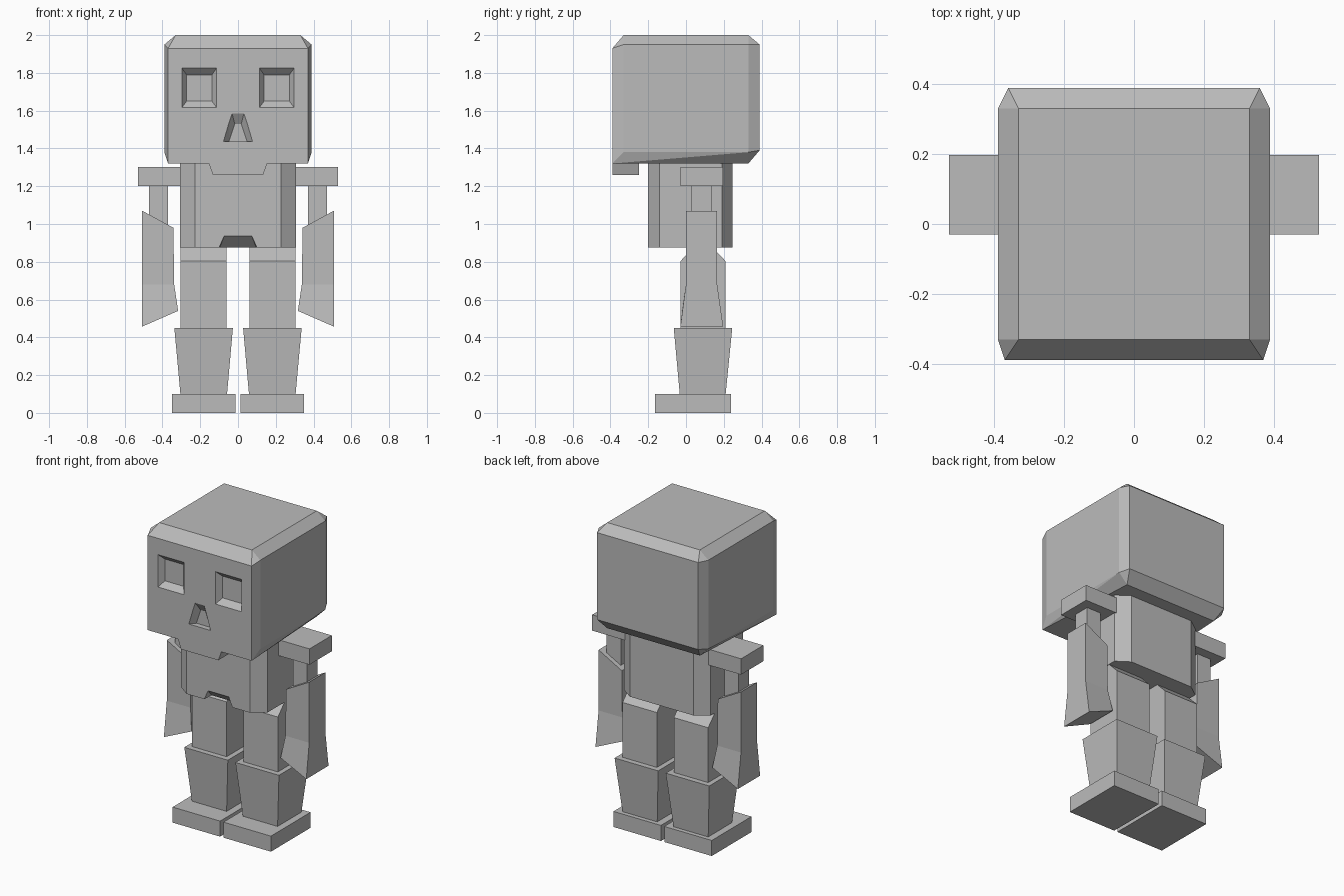
import bpy, bmesh

if "Cube" in bpy.data.objects:
    bpy.data.objects.remove(bpy.data.objects["Cube"])

grey = bpy.data.materials.new("plain grey")
grey.diffuse_color = (0.5, 0.5, 0.5, 1)
grey.use_nodes = True
grey.node_tree.nodes["Principled BSDF"].inputs["Base Color"].default_value = grey.diffuse_color


def hull(name, pts):
    """Flat-faced convex solid from its corner points."""
    bm = bmesh.new()
    for p in pts:
        bm.verts.new(p)
    bmesh.ops.convex_hull(bm, input=bm.verts)
    bmesh.ops.dissolve_limit(bm, angle_limit=0.01, verts=bm.verts, edges=bm.edges)
    bmesh.ops.recalc_face_normals(bm, faces=bm.faces)
    me = bpy.data.meshes.new(name)
    bm.to_mesh(me)
    bm.free()
    me.materials.append(grey)
    ob = bpy.data.objects.new(name, me)
    bpy.context.collection.objects.link(ob)
    return ob


def rect(x0, x1, y0, y1, z):
    return [(x, y, z) for x in (x0, x1) for y in (y0, y1)]


def box(name, x0, x1, y0, y1, z0, z1):
    return hull(name, rect(x0, x1, y0, y1, z0) + rect(x0, x1, y0, y1, z1))


def trapezoid(half_low, half_high, z0, z1, y, cx=0):
    return [(cx + s * h, y, z) for s in (-1, 1)
            for h, z in ((half_low, z0), (half_high, z1))]


def cut(target, cutter):
    """Carve the cutter out of the target, then discard the cutter."""
    mod = target.modifiers.new("cut", 'BOOLEAN')
    mod.operation = 'DIFFERENCE'
    mod.solver = 'EXACT'
    mod.object = cutter
    bpy.context.view_layer.objects.active = target
    bpy.ops.object.modifier_apply(modifier=mod.name)
    bpy.data.objects.remove(cutter)


# head: chamfered block with a sharp lower front edge
corners = []
for s in (-1, 1):
    corners += [(s * x, y, z) for x, y, z in (
        (.37, -.39, 1.32), (.37, -.39, 1.93),
        (.33, -.33, 2.0), (.33, .33, 2.0),
        (.39, -.33, 1.38), (.39, -.33, 1.95),
        (.39, .33, 1.38), (.39, .33, 1.95),
        (.36, .39, 1.39), (.36, .39, 1.95),
        (.33, .33, 1.32))]
head = hull("head", corners)

# eye sockets: tapered recesses
FACE, DEEP = -.39, .035
for s in (-1, 1):
    cut(head, hull("eye_cutter",
                   trapezoid(.117, .117, 1.583, 1.86, FACE - DEEP, s * .205)
                   + trapezoid(.067, .067, 1.65, 1.79, FACE + DEEP, s * .205)))

# nose: recess narrowing upwards, with a level floor
cut(head, hull("nose_cutter",
               trapezoid(.106, .046, 1.437, 1.64, FACE - DEEP)
               + trapezoid(.048, .017, 1.437, 1.53, FACE + DEEP)))

# jaw plate
hull("jaw", trapezoid(.133, .158, 1.26, 1.33, -.39)
     + trapezoid(.133, .158, 1.26, 1.33, -.25))

# torso: block with chamfered upright edges
outline = [(s * x, y) for s in (-1, 1)
           for x, y in ((.227, -.2), (.308, -.14), (.308, .19), (.227, .247))]
torso = hull("torso", [(x, y, z) for z in (.875, 1.325) for x, y in outline])

# sloping notch under the front of the torso
cut(torso, hull("notch_cutter",
                trapezoid(.105, .07, .865, .945, -.21)
                + [(-.1, -.12, .865), (.1, -.12, .865)]))


def span(s, a, b):
    return s * a, s * b


# limbs on both sides
for s, side in ((-1, "left"), (1, "right")):
    box(side + "_shoulder", *span(s, .25, .53), -.03, .197, 1.2, 1.302)
    box(side + "_upper_arm", *span(s, .37, .47), .03, .135, .98, 1.21)

    # forearm: slanted ends, flaring below the elbow kink
    arm = []
    for x, z, y0, y1 in ((.342, .98, 0, .165), (.507, 1.07, 0, .165),
                         (.338, .68, 0, .165), (.507, .68, 0, .165),
                         (.317, .54, -.02, .185), (.507, .457, -.03, .197)):
        arm += [(s * x, y0, z), (s * x, y1, z)]
    bm = bmesh.new()
    v = [bm.verts.new(p) for p in arm]
    for r in (0, 4):                       # upper and lower sleeve
        a = v[r:r + 8]
        for f in ((0, 2, 6, 4), (1, 5, 7, 3), (0, 4, 5, 1), (2, 3, 7, 6)):
            bm.faces.new([a[i] for i in f])
    bm.faces.new((v[0], v[1], v[3], v[2]))
    bm.faces.new((v[8], v[10], v[11], v[9]))
    bmesh.ops.recalc_face_normals(bm, faces=bm.faces)
    me = bpy.data.meshes.new(side + "_forearm")
    bm.to_mesh(me)
    bm.free()
    me.materials.append(grey)
    bpy.context.collection.objects.link(bpy.data.objects.new(side + "_forearm", me))

    # thigh with sloped top, tapered shin, flat foot
    lo, hi = span(s, .06, .305)
    hull(side + "_thigh", rect(lo, hi, -.03, .21, .44) + rect(lo, hi, -.03, .21, .803)
         + rect(lo, hi, .05, .13, .885))
    hull(side + "_shin", rect(*span(s, .058, .305), -.033, .21, .1)
         + rect(*span(s, .027, .337), -.065, .245, .45))
    box(side + "_foot", *span(s, .012, .35), -.165, .238, 0, .1)
